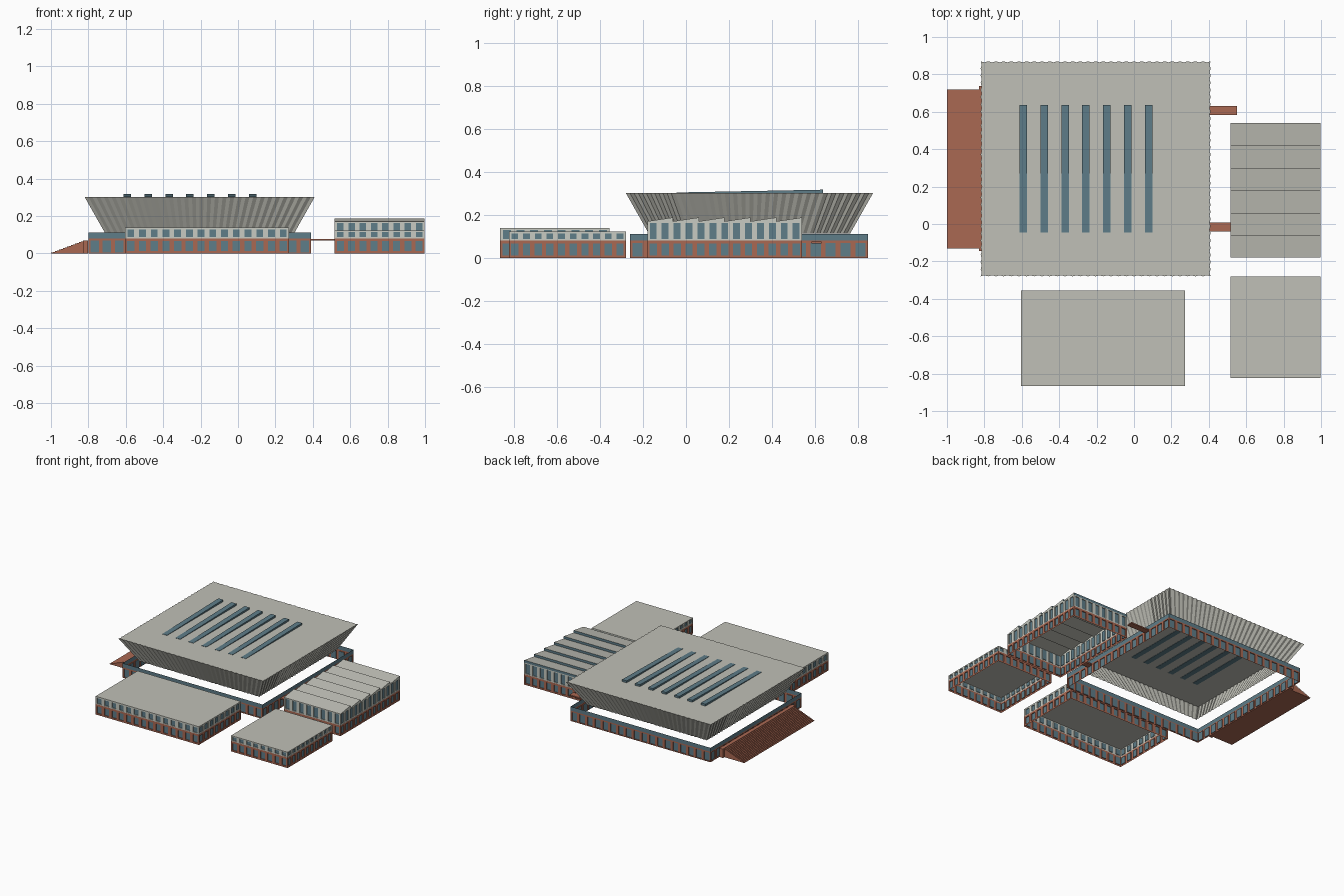
import bpy, bmesh
from mathutils import Vector

if "Cube" in bpy.data.objects:
    bpy.data.objects.remove(bpy.data.objects["Cube"])


def mat(name, r, g, b):
    m = bpy.data.materials.new(name)
    m.diffuse_color = (r, g, b, 1)
    m.use_nodes = True
    m.node_tree.nodes["Principled BSDF"].inputs["Base Color"].default_value = m.diffuse_color
    return m


MATS = [mat("roof_grey", .53, .53, .475), mat("brick_red", .40, .138, .085),
        mat("glass_blue", .112, .205, .25), mat("pale_wall", .58, .60, .54)]
GREY, BRICK, GLASS, PALE = range(4)


def finish(bm, name):
    bmesh.ops.remove_doubles(bm, verts=bm.verts, dist=1e-5)
    me = bpy.data.meshes.new(name)
    bm.to_mesh(me)
    bm.free()
    for m in MATS:
        me.materials.append(m)
    ob = bpy.data.objects.new(name, me)
    bpy.context.collection.objects.link(ob)
    return ob


def face(bm, pts, m):
    f = bm.faces.new([bm.verts.new(p) for p in pts])
    f.material_index = m


def box(name, x0, x1, y0, y1, z0, z1, m):
    bm = bmesh.new()
    bmesh.ops.create_cube(bm, size=1)
    for v in bm.verts:
        v.co = Vector(((x0 + x1) / 2 + v.co.x * (x1 - x0), (y0 + y1) / 2 + v.co.y * (y1 - y0),
                       (z0 + z1) / 2 + v.co.z * (z1 - z0)))
    for f in bm.faces:
        f.material_index = m
    return finish(bm, name)


def wall(bm, a, b, n, bands, depth=.006):
    """Wall from a to b; band = (z0, z1, material, window share of each bay)."""
    a, b = Vector((*a, 0)), Vector((*b, 0))
    d = b - a
    inward = Vector((-d.y, d.x, 0)).normalized() * depth
    up = Vector((0, 0, 1))
    for z0, z1, m, share in bands:
        if not share:
            face(bm, [a + up * z0, b + up * z0, b + up * z1, a + up * z1], m)
            continue
        for i in range(n):
            pad = (1 - share) / 2
            p = [a + d * ((i + t) / n) for t in (0, pad, 1 - pad, 1)]
            for j in (0, 2):
                face(bm, [p[j] + up * z0, p[j + 1] + up * z0, p[j + 1] + up * z1, p[j] + up * z1], m)
            # recessed pane with its reveals
            o = [p[1] + up * z0, p[2] + up * z0, p[2] + up * z1, p[1] + up * z1]
            r = [q + inward for q in o]
            face(bm, r, GLASS)
            for k in range(4):
                face(bm, [o[k], o[(k + 1) % 4], r[(k + 1) % 4], r[k]], m)


def walls(name, x0, x1, y0, y1, nx, ny, bands, roof=None):
    bm = bmesh.new()
    c = [(x0, y0), (x1, y0), (x1, y1), (x0, y1)]
    for i in range(4):
        wall(bm, c[i], c[(i + 1) % 4], ny if i % 2 else nx, bands)
    if roof:
        face(bm, [(x, y, roof) for x, y in c], GREY)
    return finish(bm, name)


def block_bands(top, win_top):
    return [(0, .012, BRICK, 0), (.012, .066, BRICK, .62), (.066, .08, BRICK, 0),
            (.08, .087, PALE, 0), (.087, win_top, PALE, .58), (win_top, top, PALE, 0)]


# main hall: low open ring of brick bays with a glass band on top
walls("hall_ring_wall", -.80, .39, -.26, .845, 18, 16,
      [(0, .006, BRICK, 0), (.006, .07, BRICK, .68), (.07, .08, BRICK, 0), (.08, .111, GLASS, 0)])

# main hall: flared pleated roof, open underneath
def pleated_loop(x0, x1, y0, y1, z, n=60, amp=.006):
    c = [Vector((x0, y0, z)), Vector((x1, y0, z)), Vector((x1, y1, z)), Vector((x0, y1, z))]
    pts = []
    for i in range(4):
        a, d = c[i], c[(i + 1) % 4] - c[i]
        inward = Vector((-d.y, d.x, 0)).normalized() * amp
        pts += [a + d * (k / n) + (inward if k % 2 else Vector()) for k in range(n)]
    return pts


bm = bmesh.new()
low = [bm.verts.new(p) for p in pleated_loop(-.713, .303, -.173, .763, .113)]
high = [bm.verts.new(p) for p in pleated_loop(-.82, .41, -.28, .87, .302)]
for i in range(len(low)):
    j = (i + 1) % len(low)
    bm.faces.new([low[i], low[j], high[j], high[i]])
bm.faces.new(high)
finish(bm, "hall_flared_roof")

# wedge skylights rising to the back
for i in range(7):
    x = -.592 + i * .1117
    s = box("skylight", x - .02, x + .02, -.045, .637, .30, .317, GLASS)
    for v in s.data.vertices:
        if v.co.y < 0 and v.co.z > .31:
            v.co.z = .304

# entrance stairs on the left and their landing
bm = bmesh.new()
steps = 16
prof = [(-1.0, 0)]
for i in range(steps):
    x = -1 + .17 * i / steps
    z = .064 * (i + 1) / steps
    prof += [(x, z), (x + .17 / steps, z)]
prof.append((-.83, 0))
prof = prof[1:]
prof.insert(0, (-1.0, 0))
f = bm.faces.new([bm.verts.new((x, -.13, z)) for x, z in prof])
ext = bmesh.ops.extrude_face_region(bm, geom=[f], use_keep_orig=True)
bmesh.ops.translate(bm, verts=[v for v in ext["geom"] if isinstance(v, bmesh.types.BMVert)], vec=(0, .85, 0))
for f in bm.faces:
    f.material_index = BRICK
bmesh.ops.recalc_face_normals(bm, faces=bm.faces)
finish(bm, "entrance_stairs")
box("stair_landing", -.83, -.801, -.145, .737, 0, .068, BRICK)

# footbridges to the right wing
box("footbridge_back", .385, .55, .583, .63, .068, .077, BRICK)
box("footbridge_front", .385, .52, -.04, .008, .068, .077, BRICK)

# flat-roofed blocks in front
walls("front_left_block", -.605, .273, -.865, -.355, 14, 8, block_bands(.14, .129), .14)
walls("front_right_block", .517, .998, -.823, -.28, 8, 10, block_bands(.122, .114), .122)

# right wing with sawtooth roof, glazed faces to the back
X0, X1, Y0, Y1 = .517, .998, -.18, .54
walls("right_wing_walls", X0, X1, Y0, Y1, 8, 13, block_bands(.17, .163))
bm = bmesh.new()
t = (Y1 - Y0) / 6
for i in range(6):
    ya, yb, za, zb = Y0 + i * t, Y0 + (i + 1) * t, .17, .188
    face(bm, [(X0, ya, za), (X1, ya, za), (X1, yb, zb), (X0, yb, zb)], GREY)
    face(bm, [(X1, yb, za), (X0, yb, za), (X0, yb, zb), (X1, yb, zb)], GLASS)
    for x in (X0, X1):
        face(bm, [(x, ya, za), (x, yb, za), (x, yb, zb)], PALE)
finish(bm, "right_wing_sawtooth_roof")
